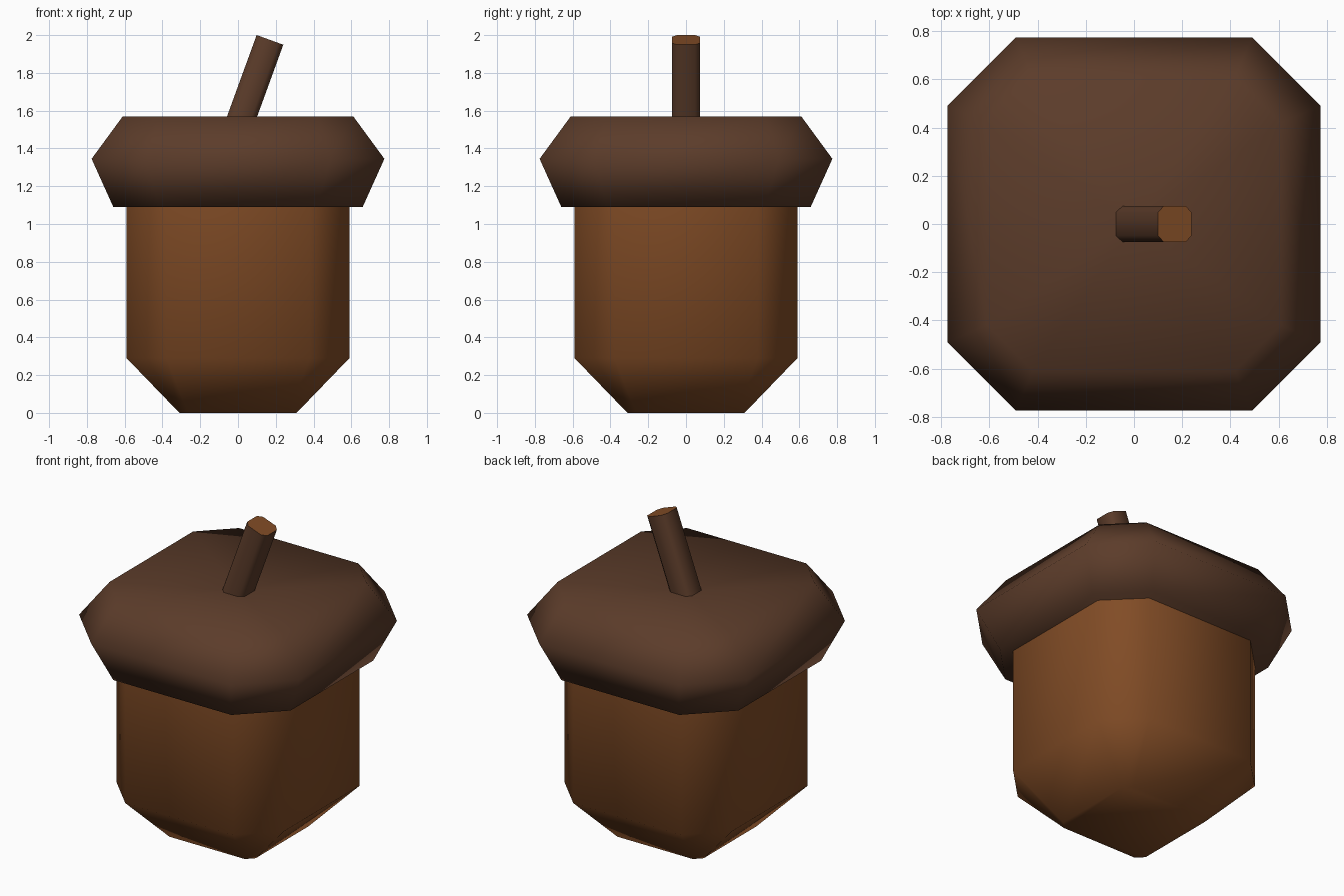
import bpy, bmesh, math
from mathutils import Matrix

if "Cube" in bpy.data.objects:
    bpy.data.objects.remove(bpy.data.objects["Cube"])


def material(name, rgb):
    m = bpy.data.materials.new(name)
    m.diffuse_color = (*rgb, 1)
    m.use_nodes = True
    m.node_tree.nodes["Principled BSDF"].inputs["Base Color"].default_value = m.diffuse_color
    return m


nut_brown = material("nut brown", (0.220, 0.072, 0.019))
bark_brown = material("bark brown", (0.106, 0.045, 0.023))


def ring(bm, half, flat, z):
    """Square ring with cut corners: half width, half length of the flat side."""
    h, f = half, flat
    pts = [(f, -h), (h, -f), (h, f), (f, h), (-f, h), (-h, f), (-h, -f), (-f, -h)]
    return [bm.verts.new((x, y, z)) for x, y in pts]


def stacked(name, levels, mats, dip=None, end_mat=0):
    """Loft cut-corner rings; an optional dip pulls the top's centre down."""
    bm = bmesh.new()
    rings = [ring(bm, *lv) for lv in levels]
    for a, b in zip(rings, rings[1:]):
        for i in range(8):
            j = (i + 1) % 8
            bm.faces.new((a[i], a[j], b[j], b[i]))
    bm.faces.new(rings[0][::-1])
    top = rings[-1]
    if dip is None:
        bm.faces.new(top).material_index = end_mat
    else:
        c = bm.verts.new((0, 0, dip))
        for i in range(8):
            bm.faces.new((top[i], top[(i + 1) % 8], c))
    for f in bm.faces:
        f.smooth = True
    me = bpy.data.meshes.new(name)
    bm.to_mesh(me)
    bm.free()
    for m in mats:
        me.materials.append(m)
    me.set_sharp_from_angle(angle=math.radians(68))
    ob = bpy.data.objects.new(name, me)
    bpy.context.collection.objects.link(ob)
    return ob


# Nut body, tapered at the bottom
stacked("nut_body", [(0.31, 0.265, 0), (0.59, 0.38, 0.29), (0.59, 0.38, 1.12)], [nut_brown])

# Cap with a shallow hollow on top
stacked("cap", [(0.66, 0.415, 1.09), (0.775, 0.49, 1.345), (0.61, 0.42, 1.57)],
        [bark_brown], dip=1.515)

# Leaning stem with a pale cut end
stem = stacked("stem", [(0.075, 0.048, -0.06), (0.075, 0.048, 0.486)],
               [bark_brown, nut_brown], end_mat=1)
stem.data.transform(Matrix.Translation((0.003, 0, 1.518)) @ Matrix.Rotation(math.radians(20), 4, 'Y'))
